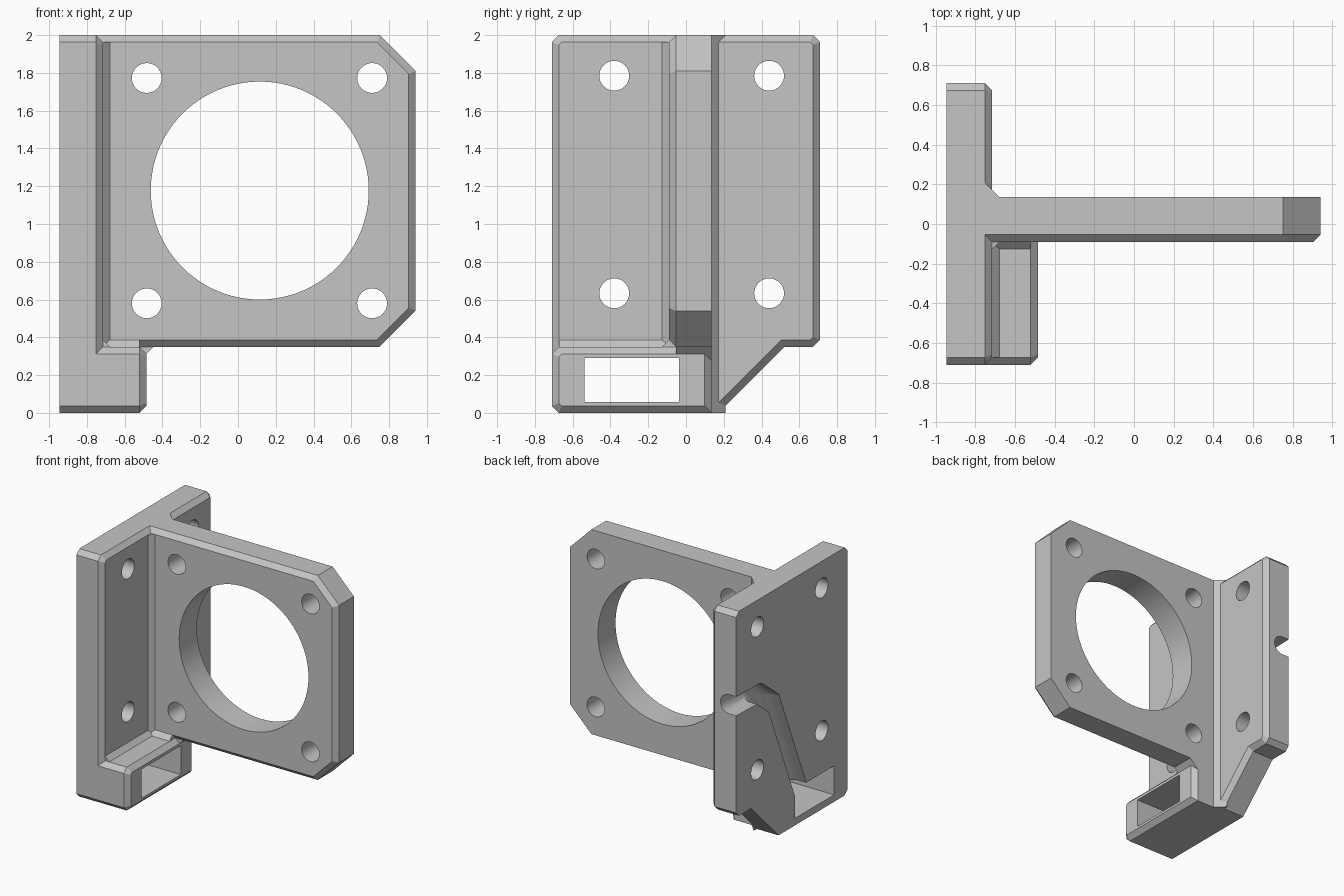
import bpy, bmesh, math
from mathutils import Vector

if "Cube" in bpy.data.objects:
    bpy.data.objects.remove(bpy.data.objects["Cube"])

C = 0.037          # width of chamfers and inner fillets
XL, XW = -0.945, -0.715      # wall faces
YF, YB = -0.09, 0.135        # motor plate faces
XF = -0.485                  # foot end
ZP = 0.35                    # plate underside and foot top

grey = bpy.data.materials.new("plain_grey")
grey.use_nodes = True
grey.diffuse_color = (0.56, 0.56, 0.56, 1)
grey.node_tree.nodes["Principled BSDF"].inputs["Base Color"].default_value = (0.56, 0.56, 0.56, 1)


def finish(bm, name):
    bmesh.ops.recalc_face_normals(bm, faces=bm.faces)
    mesh = bpy.data.meshes.new(name)
    bm.to_mesh(mesh)
    bm.free()
    mesh.materials.append(grey)
    obj = bpy.data.objects.new(name, mesh)
    bpy.context.collection.objects.link(obj)
    return obj


def inset(pts, d):
    """Offset a counter-clockwise outline inwards."""
    out = []
    for i, p in enumerate(pts):
        a = (p - pts[i - 1]).normalized()
        b = (pts[(i + 1) % len(pts)] - p).normalized()
        n, m = Vector((-a.y, a.x)), Vector((-b.y, b.x))
        out.append(p + (n + m) * d / (1 + n.dot(m)))
    return out


def prism(name, axis, outline, start, end, chamfer=0.0):
    """Extrude an outline along an axis, with an optional chamfer at the end."""
    pts = [Vector(p) for p in outline]
    if sum(pts[i - 1].cross(p) for i, p in enumerate(pts)) < 0:
        pts.reverse()
    place = {"x": lambda p, d: (d, p.x, p.y),
             "y": lambda p, d: (p.x, d, p.y),
             "z": lambda p, d: (p.x, p.y, d)}[axis]
    levels = [(pts, start), (pts, end)]
    if chamfer:
        step = math.copysign(chamfer, end - start)
        levels = [(pts, start), (pts, end - step), (inset(pts, chamfer), end)]
    bm = bmesh.new()
    rings = [[bm.verts.new(place(p, d)) for p in ring] for ring, d in levels]
    bm.faces.new(rings[0])
    bm.faces.new(rings[-1])
    for lo, hi in zip(rings, rings[1:]):
        for i in range(len(lo)):
            bm.faces.new((lo[i - 1], lo[i], hi[i], hi[i - 1]))
    return finish(bm, name)


def circle(u, v, r, n):
    return [(u + r * math.cos(math.tau * i / n), v + r * math.sin(math.tau * i / n)) for i in range(n)]


def groove_segment(a, b, r, depth):
    """Round-bottomed channel between two points on the outer wall face."""
    bm = bmesh.new()
    n = 24
    for y, z in (a, b):
        for j in range(-1, 7):
            lift = math.pi / 2 * max(j, 0) / 6
            x = XL - 0.1 if j < 0 else XL + depth - r + r * math.sin(lift)
            for u, v in circle(y, z, max(r * math.cos(lift), 0.001), n):
                bm.verts.new((x, u, v))
    hull = bmesh.ops.convex_hull(bm, input=bm.verts[:])
    bmesh.ops.delete(bm, geom=[v for v in bm.verts if not v.link_faces], context="VERTS")
    return finish(bm, "groove_cutter")


def combine(body, tool, operation):
    tool.hide_render = True
    mod = body.modifiers.new("combine", "BOOLEAN")
    mod.operation, mod.solver, mod.object = operation, "EXACT", tool
    dg = bpy.context.evaluated_depsgraph_get()
    mesh = bpy.data.meshes.new_from_object(body.evaluated_get(dg))
    body.modifiers.clear()
    body.data = mesh
    bpy.data.objects.remove(tool)


# Mounting wall, with a sloped lower rear corner
wall = [(-0.71 + C, 0), (0.17, 0), (0.52, ZP), (0.71 - C, ZP), (0.71, ZP + C),
        (0.71, 2 - C), (0.71 - C, 2), (-0.71 + C, 2), (-0.71, 2 - C), (-0.71, C)]
body = prism("motor_bracket", "x", wall, XL, XW, C)

# Motor plate with two cut corners
plate = [(-0.9, ZP), (0.75, ZP), (0.94, 0.54), (0.94, 1.81), (0.75, 2), (-0.9, 2)]
parts = [prism("motor_plate", "y", plate, YB, YF, C)]

# Foot under the plate
foot = [(-0.71 + C, 0), (YB, 0), (YB, ZP), (-0.71 + C, ZP), (-0.71, ZP - C), (-0.71, C)]
parts.append(prism("foot", "x", foot, -0.9, XF, C))


def fillet(axis, u, v, du, dv, start, end):
    """Triangular bead filling an inside corner, sunk slightly into both parts."""
    s, t = math.copysign(C, du), math.copysign(C, dv)
    tri = [(u - s, v - t), (u + du + s, v - t), (u - s, v + dv + t)]
    return prism("fillet", axis, tri, start, end)


# Fillets in the inside corners
parts += [
    fillet("z", XW, YF, C, -C, ZP - 0.02, 2 - C),
    fillet("z", XW, YB, C, C, 0, 2),
    fillet("x", YF, ZP, -C, C, XW - 0.02, XF - C),
    fillet("y", XW, ZP, C, C, -0.71 + C, YF + 0.02),
    fillet("y", XF, ZP, C, -C, YF + C, YB),
]
for part in parts:
    combine(body, part, "UNION")

# Screw holes and the large motor opening
cutters = [prism("motor_opening", "y", circle(0.115, 1.177, 0.577, 96), -0.4, 0.4)]
for x in (-0.483, 0.71):
    for z in (0.58, 1.773):
        cutters.append(prism("plate_hole", "y", circle(x, z, 0.079, 32), -0.4, 0.4))
for y in (-0.38, 0.44):
    for z in (0.633, 1.785):
        cutters.append(prism("wall_hole", "x", circle(y, z, 0.079, 32), -1.2, -0.5))

# Window through the foot
window = [(-0.537, 0.057), (-0.037, 0.057), (-0.037, 0.29), (-0.537, 0.29)]
cutters.append(prism("foot_window", "x", window, -1.2, -0.3))

# Cable groove on the outer wall face
path = [(0.85, 1.25), (0.42, 1.24), (0.23, 1.09), (-0.12, 0.24)]
for a, b in zip(path, path[1:]):
    cutters.append(groove_segment(a, b, 0.077, 0.14))
for cutter in cutters:
    combine(body, cutter, "DIFFERENCE")

bpy.ops.object.select_all(action="DESELECT")
body.select_set(True)
bpy.context.view_layer.objects.active = body
bpy.ops.object.shade_smooth_by_angle(angle=math.radians(25))
